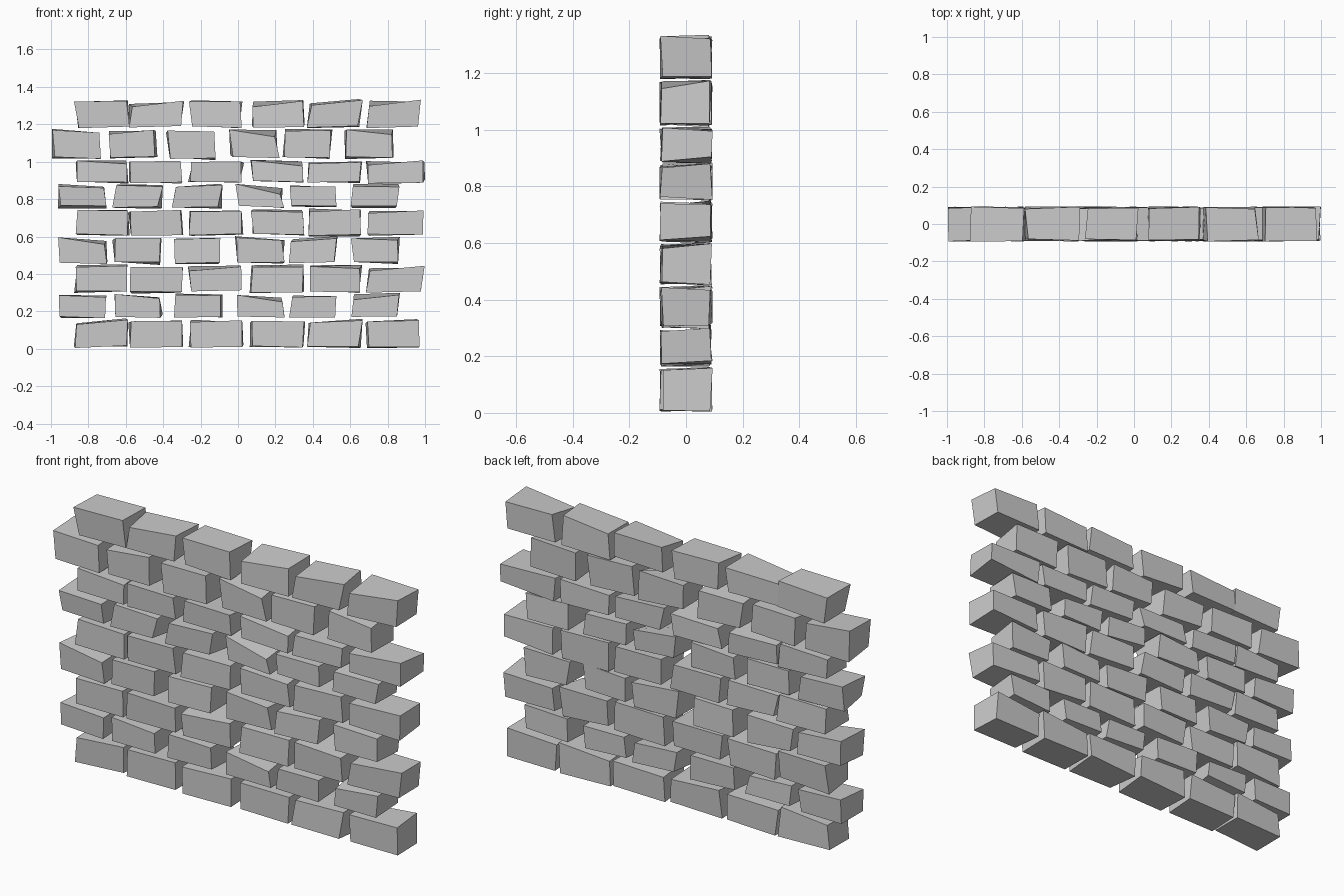
import bpy, bmesh, random
from mathutils import Vector

if "Cube" in bpy.data.objects:
    bpy.data.objects.remove(bpy.data.objects["Cube"])

random.seed(7)

# Brick left edges for the two alternating course layouts, and brick widths
STARTS = ([-0.87, -0.58, -0.26, 0.07, 0.375, 0.69],
          [-0.96, -0.665, -0.345, -0.01, 0.275, 0.605])
WIDTHS = (0.285, 0.255)
COURSE_Z = [0.0, 0.16, 0.295, 0.45, 0.60, 0.75, 0.88, 1.01, 1.175, 1.335]

# Hand-cut look per brick, in hundredths: (rise of the top edge, sideways lean)
CUTS = [
    [(3, 1), (0, 0), (1, 0), (0, 0), (1, 2), (0, -1)],
    [(-2, 0), (-3, -1), (0, 0), (-5, -1), (1, 1), (3, 1)],
    [(0, 0), (-1, 0), (3, -1), (0, 1), (-1, 0), (3, 2)],
    [(-4, -1), (0, 0), (0, 0), (-2, -1), (3, 1), (-1, -1)],
    [(0, 1), (1, -1), (1, 1), (-1, -1), (1, 0), (2, 1)],
    [(-1, -1), (0, 2), (1, 2), (-6, -2), (-1, 0), (0, 1)],
    [(-1, 0), (0, -1), (0, 0), (-3, 0), (2, 1), (2, 0)],
    [(-1, -1), (2, -1), (0, -1), (-4, -2), (0, 0), (-3, 0)],
    [(1, -2), (4, 1), (0, -1), (4, 0), (3, 2), (4, 1)],
]


def jitter(amount):
    return random.uniform(-amount, amount)


def brick(name, x0, x1, z0, z1, rise, lean):
    """A six-sided stone with irregular corners."""
    bm = bmesh.new()
    bmesh.ops.create_cube(bm, size=1)
    for v in bm.verts:
        sx, sy, sz = (1 if c > 0 else -1 for c in v.co)
        front = sy < 0
        k = 1.0 if front else 0.3
        x = (x1 if sx > 0 else x0) - sx * 0.006
        z = (z1 if sz > 0 else z0) - sz * 0.010
        x += sz * lean * 0.5 * k + jitter(0.005 if front else 0.014)
        # only the lower end of a tilted edge drops into the brick
        drop = abs(rise) if sx * rise < 0 else 0
        z -= drop * k * (0.8 if sz > 0 else 0.2) - abs(rise) * 0.12
        z += jitter(0.005 if front else 0.012)
        v.co = Vector((max(-1, min(1, x)), sy * (0.087 + jitter(0.007)),
                       max(0.004, min(1.335, z))))
    bmesh.ops.recalc_face_normals(bm, faces=bm.faces)
    mesh = bpy.data.meshes.new(name)
    bm.to_mesh(mesh)
    bm.free()
    bpy.context.collection.objects.link(bpy.data.objects.new(name, mesh))


# Courses of staggered bricks
for row, cuts in enumerate(CUTS):
    z0, z1 = COURSE_Z[row], COURSE_Z[row + 1]
    shift = -0.03 if row == 7 else 0.0
    for col, (rise, lean) in enumerate(cuts):
        x0 = STARTS[row % 2][col] + shift
        width = WIDTHS[row % 2]
        if row in (2, 4, 6) and col == 5:
            width += 0.02
        brick(f"brick_{row + 1}_{col + 1}", x0, x0 + width, z0, z1,
              rise / 100, lean / 100)
